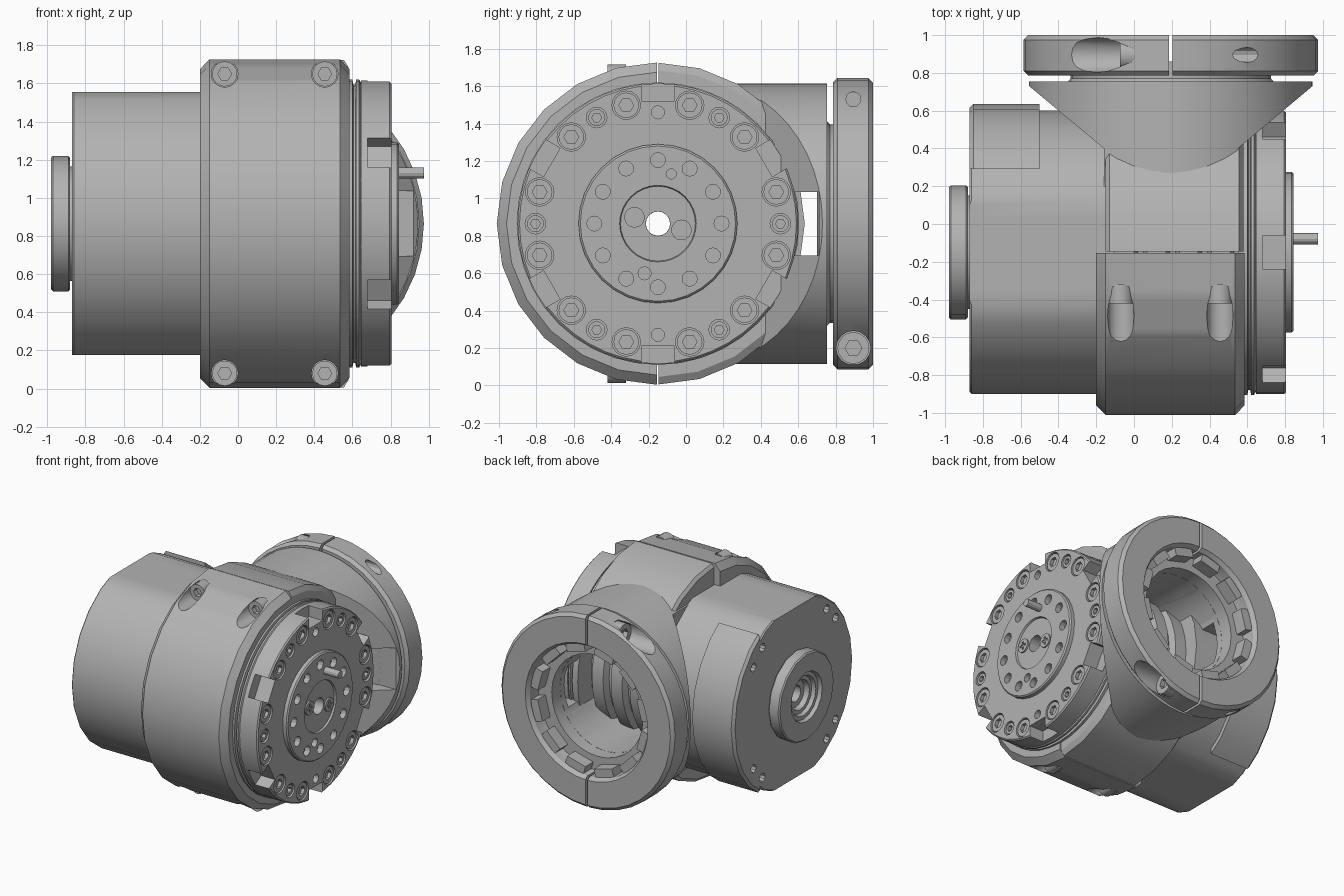
import bpy, bmesh, math
from mathutils import Matrix, Vector

if "Cube" in bpy.data.objects:
    bpy.data.objects.remove(bpy.data.objects["Cube"])

grey = bpy.data.materials.new("metal_grey")
grey.use_nodes = True
COLOR = (0.45, 0.45, 0.45, 1)
grey.diffuse_color = COLOR
grey.node_tree.nodes["Principled BSDF"].inputs["Base Color"].default_value = COLOR

CY, CZ = -0.15, 0.865   # main axis, along x
FX = 0.195              # branch axis, along y
MAIN, BRANCH = (0, CY, CZ), (FX, 0, CZ)


def lathe(bm, profile, axis, centre, n, turn=0.0):
    """Revolve a closed (along, radius) profile around the x or y axis."""
    rings = []
    for k in range(n):
        t = math.tau * k / n + turn
        ring = []
        for a, r in profile:
            c, s = r * math.cos(t), r * math.sin(t)
            off = Vector((a, c, s)) if axis == "x" else Vector((c, a, s))
            ring.append(bm.verts.new(off + Vector(centre)))
        rings.append(ring)
    m = len(profile)
    for k in range(n):
        p, q = rings[k], rings[(k + 1) % n]
        for i in range(m):
            j = (i + 1) % m
            if profile[i][1] or profile[j][1]:
                bm.faces.new((p[i], p[j], q[j], q[i]))


def rod(bm, axis, centre, a0, a1, r, n=16, turn=0.0):
    lathe(bm, [(a0, 0), (a0, r), (a1, r), (a1, 0)], axis, centre, n, turn)


def box(bm, lo, hi, matrix=Matrix()):
    lo, hi = Vector(lo), Vector(hi)
    place = matrix @ Matrix.Translation((lo + hi) / 2) @ Matrix.Diagonal((*(hi - lo), 1))
    bmesh.ops.create_cube(bm, size=1, matrix=place)


def make(name, bm):
    bmesh.ops.remove_doubles(bm, verts=bm.verts, dist=1e-5)
    bmesh.ops.recalc_face_normals(bm, faces=bm.faces)
    mesh = bpy.data.meshes.new(name)
    bm.to_mesh(mesh)
    bm.free()
    mesh.materials.append(grey)
    obj = bpy.data.objects.new(name, mesh)
    bpy.context.collection.objects.link(obj)
    return obj


def turned(name, profile, axis, centre, n):
    bm = bmesh.new()
    lathe(bm, profile, axis, centre, n)
    return make(name, bm)


def combine(obj, bm, operation="DIFFERENCE"):
    tool = make("cutter", bm)
    mod = obj.modifiers.new("cut", "BOOLEAN")
    mod.operation, mod.solver, mod.object = operation, "EXACT", tool
    bpy.context.view_layer.objects.active = obj
    bpy.ops.object.modifier_apply(modifier=mod.name)
    bpy.data.objects.remove(tool)


def cut_box(obj, lo, hi):
    tool = bmesh.new()
    box(tool, lo, hi)
    combine(obj, tool)


def polar(r, degrees):
    t = math.radians(degrees)
    return (0, CY + r * math.cos(t), CZ + r * math.sin(t))


# Rear motor housing: round, flat above and below, with corner screw holes
housing = turned("motor_housing", [(-.87, .065), (-.87, .74), (-.86, .75), (-.1, .75), (-.1, .065)], "x", MAIN, 24)
for side in (-1, 1):
    z = CZ + side * 0.79
    cut_box(housing, (-1, -1.2, z - 0.1), (0, 1, z + 0.1))
cut = bmesh.new()
for corner in (45, 135, 225, 315):
    for step in (-7, 7):
        rod(cut, "x", polar(0.67, corner + step), -0.9, -0.8, 0.035, 10)
combine(housing, cut)

# Raised curved cover on the flange side of the housing
cover = turned("housing_cover", [(-.87, .7), (-.87, .765), (-.85, .785), (-.5, .785), (-.5, .7)], "x", MAIN, 24)
cut_box(cover, (-2, -2, -1), (1, .29, 3))

# Stepped connector hub on the rear end
turned("rear_hub", [(-.8, .065), (-.8, .3), (-.88, .3), (-.88, .345), (-.89, .355), (-.97, .355),
                    (-.98, .345), (-.98, .2), (-.95, .19), (-.95, .16), (-.92, .15), (-.92, .12),
                    (-.88, .11), (-.88, .065)], "x", MAIN, 16)

# Clamping collar, split into a front and a rear half
BOLT_X, BOLT_Z = (-0.07, 0.455), (CZ - 0.785, CZ + 0.785)
front = turned("front_collar", [(-.2, .55), (-.2, .81), (-.15, .862), (.535, .862), (.585, .81), (.585, .55)],
               "x", MAIN, 24)
cut_box(front, (-1, CY - 0.004, -1), (1, 2, 3))
cut = bmesh.new()
for x in BOLT_X:
    for z in BOLT_Z:
        rod(cut, "y", (x, 0, z), -1.1, -0.33, 0.07)
combine(front, cut)

rear = turned("rear_collar", [(-.15, .55), (-.15, .835), (-.13, .86), (.555, .86), (.58, .82), (.58, .55)],
              "x", MAIN, 24)
cut_box(rear, (-1, -2, -1), (1, CY + 0.004, 3))

# Branch neck: a cylinder trimmed by slanting sides
neck = turned("branch_neck", [(.05, 0), (.05, .75), (.755, .75), (.755, 0)], "y", BRANCH, 48)
half = [(.355, -.1), (.355, .4), (.75, .73), (.75, .8)]
bm = bmesh.new()
outline = half + [(-x, y) for x, y in reversed(half)]
face = bm.faces.new([bm.verts.new((FX + x, y, -0.5)) for x, y in outline])
ext = bmesh.ops.extrude_face_region(bm, geom=[face])
bmesh.ops.translate(bm, vec=(0, 0, 3), verts=[v for v in ext["geom"] if isinstance(v, bmesh.types.BMVert)])
combine(neck, bm, "INTERSECT")

# Bore towards the flange, with the side windows beside it
for part in (rear, neck):
    bm = bmesh.new()
    rod(bm, "y", BRANCH, 0.1, 1.2, 0.41, 24)
    combine(part, bm)
    cut_box(part, (-1, .45, CZ - .17), (1.5, .71, CZ + .17))

# Ribbed drum inside the collar
ribs = []
for i in range(4):
    x = -0.12 + i * 0.17
    ribs += [(x, .58), (x + .02, .63), (x + .12, .63), (x + .14, .58)]
turned("ribbed_drum", [(-.14, .065)] + ribs + [(.57, .58), (.57, .065)], "x", MAIN, 32)

# Collar bolts with hex sockets
bm, cut = bmesh.new(), bmesh.new()
for x in BOLT_X:
    for z in BOLT_Z:
        rod(bm, "y", (x, 0, z), -0.42, -0.32, 0.066)
        rod(cut, "y", (x, 0, z), -0.5, -0.38, 0.036, 6)
combine(make("collar_bolts", bm), cut)

# Spacer rings and the notched output plate
turned("spacer_rings", [(.55, .065), (.55, .755), (.6, .755), (.605, .73), (.615, .73), (.62, .755),
                        (.635, .755), (.645, .74), (.66, .065)], "x", MAIN, 40)
plate = turned("output_plate", [(.645, .065), (.645, .75), (.795, .75), (.805, .74), (.805, .4),
                                (.77, .39), (.77, .065)], "x", MAIN, 48)
disc = turned("output_disc", [(.76, .065), (.76, .425), (.835, .425), (.845, .415), (.845, .205),
                              (.83, .2), (.83, .065)], "x", MAIN, 32)
notches, seats, small = bmesh.new(), bmesh.new(), bmesh.new()
for i in range(6):
    a = 60 * i
    turn = Matrix.Translation(MAIN) @ Matrix.Rotation(math.radians(a + 30), 4, "X")
    box(notches, (.68, .655, -.088), (.9, .9, .088), turn)
    rod(seats, "x", polar(0.655, a), 0.76, 0.9, 0.055)
    for b in (15, 45):
        rod(seats, "x", polar(0.655, a + b), 0.75, 0.9, 0.076)
for a in (90, 270):
    rod(seats, "x", polar(0.595, a), 0.76, 0.9, 0.035, 12)
for i in range(12):
    rod(small, "x", polar(0.34, 30 * i), 0.8, 0.9, 0.04, 12)
rod(small, "x", polar(0.275, 255), 0.8, 0.9, 0.035, 12)
combine(plate, notches)
combine(plate, seats)
combine(disc, small)

bm, cut = bmesh.new(), bmesh.new()
for i in range(6):
    for b, r in ((0, .045), (15, .068), (45, .068)):
        spot = polar(0.655, 60 * i + b)
        rod(bm, "x", spot, 0.74, 0.797, r)
        rod(cut, "x", spot, 0.77, 0.85, r * 0.58, 6)
combine(make("plate_bolts", bm), cut)

# Centre screws with cross slots, and the locating pin
screws = bmesh.new()
slots = [bmesh.new(), bmesh.new()]
for a in (165, 345):
    spot = Vector(polar(0.13, a))
    rod(screws, "x", spot, 0.82, 0.842, 0.055)
    for slot, w, h in zip(slots, (.032, .008), (.008, .032)):
        box(slot, spot + Vector((.834, -w, -h)), spot + Vector((.86, w, h)))
screws = make("centre_screws", screws)
for slot in slots:
    combine(screws, slot)
bm = bmesh.new()
rod(bm, "x", polar(0.275, 75), 0.8, 0.975, 0.03, 12)
make("locating_pin", bm)

# Flange: joining sleeve, split clamp ring, inner teeth and clamp bolts
turned("flange_sleeve", [(.7, .41), (.7, .6), (.77, .53), (.86, .53), (.86, .41)], "y", BRANCH, 32)
ring = turned("clamp_ring", [(.785, .5), (.785, .755), (.81, .78), (.975, .78), (1.0, .755), (1.0, .55),
                             (.97, .53), (.85, .53)], "y", BRANCH, 36)
cut_box(ring, (FX - .01, .7, -.5), (FX + .01, 1.1, 2.5))
cut, bm, sockets = bmesh.new(), bmesh.new(), bmesh.new()
for s in (-1, 1):
    spot = (FX, 0.895, CZ - s * 0.665)
    rod(cut, "x", spot, s * 0.19, s * 0.9, 0.092)
    rod(bm, "x", spot, s * 0.15, s * 0.27, 0.085)
    rod(sockets, "x", spot, s * 0.23, s * 0.4, 0.045, 6)
    rod(cut, "x", spot, s * -0.3, s * -0.9, 0.04, 12)
combine(ring, cut)
combine(make("flange_bolts", bm), sockets)

bm = bmesh.new()
for i in range(12):
    turn = Matrix.Translation(BRANCH) @ Matrix.Rotation(math.radians(30 * i + 15), 4, "Y")
    box(bm, (.46, .8, -.085), (.54, .96, .085), turn)
make("flange_teeth", bm)

# Smooth round surfaces, crisp edges
for obj in bpy.context.view_layer.objects:
    obj.select_set(obj.type == "MESH" and grey.name in obj.data.materials)
bpy.ops.object.shade_smooth_by_angle(angle=math.radians(25))
